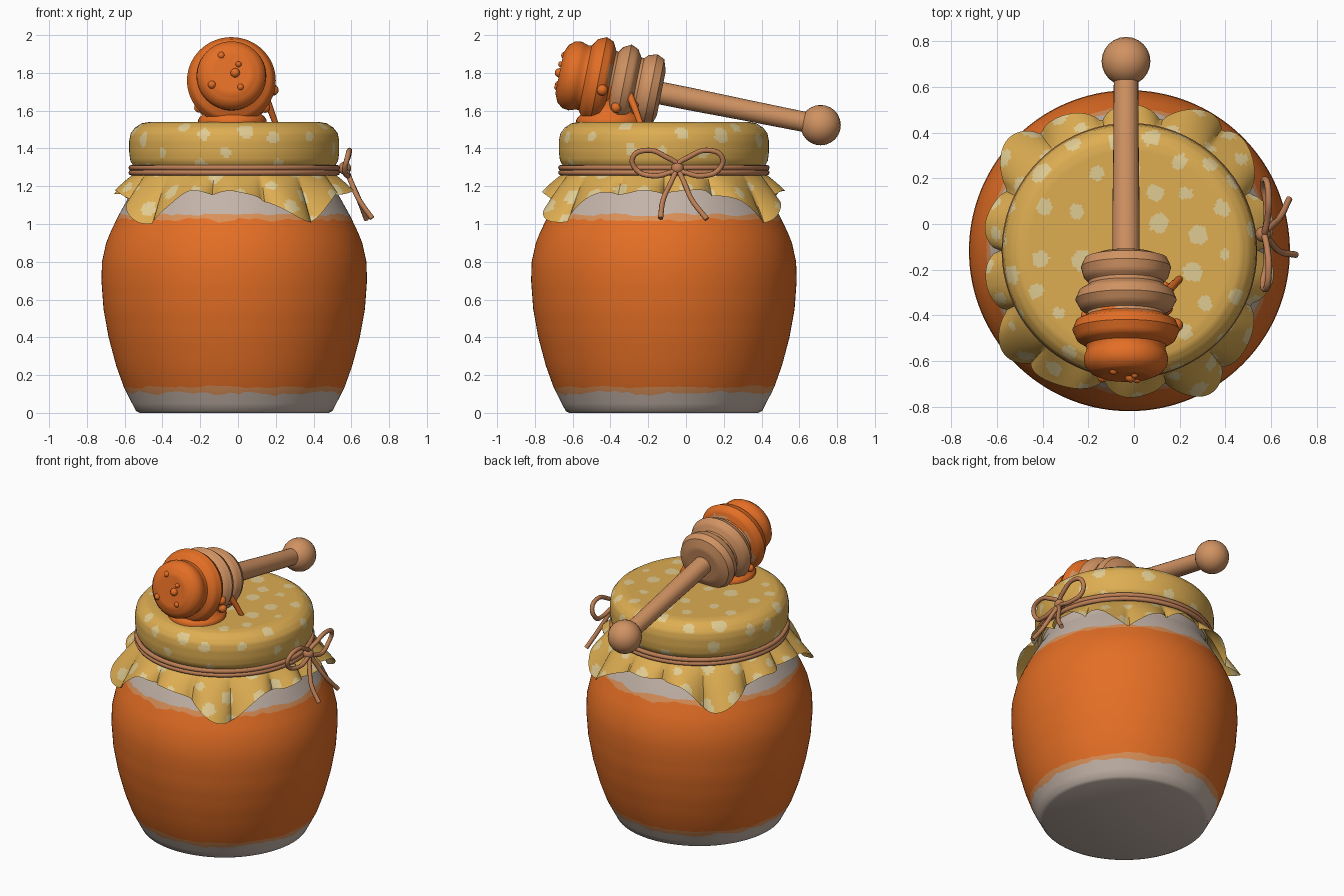
import bpy, math, random
from mathutils import Vector, Matrix, noise, kdtree

random.seed(4)
if "Cube" in bpy.data.objects:
    bpy.data.objects.remove(bpy.data.objects["Cube"])

CX, CY = -0.02, -0.117          # jar axis


def material(name, hexcode):
    srgb = [int(hexcode[i:i + 2], 16) / 255 for i in (0, 2, 4)]
    col = [c / 12.92 if c < 0.04 else ((c + 0.055) / 1.055) ** 2.4 for c in srgb] + [1]
    m = bpy.data.materials.new(name)
    m.use_nodes = True
    m.diffuse_color = col
    m.node_tree.nodes["Principled BSDF"].inputs["Base Color"].default_value = col
    return m


HONEY = material("honey orange", "E36E25")
AMBER = material("thin honey tan", "DA9058")
GLASS = material("warm grey", "C3B3A8")
CLOTH = material("mustard cloth", "DDAD52")
SPOT = material("cream spots", "E0CB92")
WOOD = material("wood", "D09262")
TWINE = material("twine brown", "BE7F56")


def smooth(ob, degrees=40):
    bpy.ops.object.select_all(action="DESELECT")
    ob.select_set(True)
    bpy.context.view_layer.objects.active = ob
    bpy.ops.object.shade_smooth_by_angle(angle=math.radians(degrees))


def skin(name, cols, rows, point, mats, paint=None):
    """Wrap a grid around an axis; point(angle, row) gives each vertex."""
    verts = [point(math.tau * i / cols, j) for j in range(rows) for i in range(cols)]
    faces, index = [], []
    for j in range(rows - 1):
        for i in range(cols):
            k = (i + 1) % cols
            faces.append((j * cols + i, j * cols + k, (j + 1) * cols + k, (j + 1) * cols + i))
            index.append(paint(math.tau * i / cols, j) if paint else 0)
    me = bpy.data.meshes.new(name)
    me.from_pydata(verts, [], faces)
    for m in mats:
        me.materials.append(m)
    me.polygons.foreach_set("material_index", index)
    ob = bpy.data.objects.new(name, me)
    bpy.context.collection.objects.link(ob)
    import bmesh
    bm = bmesh.new()
    bm.from_mesh(me)
    bmesh.ops.remove_doubles(bm, verts=bm.verts, dist=0.00001)
    bm.to_mesh(me)
    bm.free()
    smooth(ob)
    return ob


def lathe(name, profile, mats, cols=48, centre=(0, 0), paint=None):
    def point(a, j):
        r, z = profile[j]
        return (centre[0] + r * math.cos(a), centre[1] + r * math.sin(a), z)
    return skin(name, cols, len(profile), point, mats, paint)


def resample(profile, step):
    out = []
    for p, q in zip(profile, profile[1:]):
        n = max(1, round(math.dist(p, q) / step))
        out += [tuple(Vector(p).lerp(Vector(q), i / n)) for i in range(n)]
    return out + [profile[-1]]


def wobble(a, freq, seed):
    return noise.noise(Vector((math.cos(a) * freq, math.sin(a) * freq, seed)))


def cord(name, points, radius, mat, cyclic=False, taper=None):
    cu = bpy.data.curves.new(name, "CURVE")
    cu.dimensions = "3D"
    cu.bevel_depth, cu.bevel_resolution, cu.use_fill_caps = radius, 3, True
    sp = cu.splines.new("BEZIER")
    sp.bezier_points.add(len(points) - 1)
    for i, (bp, p) in enumerate(zip(sp.bezier_points, points)):
        bp.co = p
        bp.handle_left_type = bp.handle_right_type = "AUTO"
        bp.radius = taper[i] if taper else 1
    sp.use_cyclic_u = cyclic
    cu.materials.append(mat)
    ob = bpy.data.objects.new(name, cu)
    bpy.context.collection.objects.link(ob)


def ball(name, centre, radius, mat, segments=16):
    bpy.ops.mesh.primitive_uv_sphere_add(segments=segments, ring_count=segments // 2,
                                         radius=radius, location=centre)
    ob = bpy.context.object
    ob.name = name
    ob.data.materials.append(mat)
    smooth(ob, 180)


# Jar: rows at the colour borders waver in height
JAR = [(0, 0.5), (0.01, 0.52), (0.13, 0.582), (0.25, 0.625), (0.4, 0.665), (0.55, 0.692),
       (0.7, 0.703), (0.8, 0.7), (0.9, 0.678), (0.97, 0.65), (1.05, 0.61), (1.14, 0.56),
       (1.22, 0.51), (1.4, 0.5)]


def jar_radius(z):
    for (z0, r0), (z1, r1) in zip(JAR, JAR[1:]):
        if z <= z1:
            return r0 + (r1 - r0) * (z - z0) / (z1 - z0)
    return JAR[-1][1]


rows = [(0, 0), (0, 0), (0.01, 0), (0.05, 0), (0.105, 0.02), (0.138, 0.012)]
rows += [(0.2 + 0.05 * i, 0) for i in range(16)] + [(1.02, 0.02), (1.05, 0.015)]
rows += [(z, 0) for z in (1.1, 1.14, 1.18, 1.22, 1.3)]


def jar_point(a, j):
    z, amp = rows[j]
    z += amp * (wobble(a, 4, j) + 0.7 * wobble(a, 12, j))
    r = jar_radius(z) if j else 0
    return (CX + r * math.cos(a), CY + r * math.sin(a), z)


def jar_paint(a, j):
    z = rows[j][0]
    if 0.13 < z < 1.01:
        return 0
    return 1 if 0.1 < z < 1.03 else 2


skin("honey_jar", 144, len(rows), jar_point, [HONEY, AMBER, GLASS], jar_paint)


# Spotted cloth: scatter dots over the faces of a fine grid
def add_spots(ob, spacing):
    polys = ob.data.polygons
    order = list(range(len(polys)))
    random.shuffle(order)
    dots = []
    for i in order[:3000]:
        c = polys[i].center.copy()
        if all((c - d).length > spacing for d, _ in dots):
            dots.append((c, random.uniform(0.025, 0.045)))
    tree = kdtree.KDTree(len(dots))
    for i, (c, _) in enumerate(dots):
        tree.insert(c, i)
    tree.balance()
    for p in polys:
        _, i, dist = tree.find(p.center)
        if dist < dots[i][1] + 0.012 * noise.noise(p.center * 18):
            p.material_index = 1


lid = [(0.51, 1.26), (0.53, 1.3), (0.55, 1.335), (0.556, 1.38), (0.556, 1.44), (0.548, 1.48),
       (0.525, 1.51), (0.49, 1.533), (0.45, 1.54), (0, 1.54)]
add_spots(lathe("cloth_lid", resample(lid, 0.013), [CLOTH, SPOT], 240, (CX, CY)), 0.135)

# Cloth skirt: pleated, with four hanging corners
CORNERS = [math.radians(d) for d in (-57, 52, 135, -135)]
SKIRT_ROWS = 20


def skirt_point(a, j):
    t = 1 - j / (SKIRT_ROWS - 1)
    turn = [math.remainder(a - c, math.tau) for c in CORNERS]
    corner = max(math.exp(-(d / 0.27) ** 2) for d in turn)
    pleat = abs(math.sin(7 * a + 0.8 * wobble(a, 2, 5))) ** 0.6 - 0.5
    hem = 1.165 - 0.16 * corner + 0.025 * wobble(a, 4, 9) + 0.02 * pleat
    r_hem = 0.605 + 0.085 * corner + 0.075 * pleat
    r = 0.515 + (r_hem - 0.515) * t ** 0.8
    return (CX + r * math.cos(a), CY + r * math.sin(a), 1.275 + (hem - 1.275) * t)


add_spots(skin("cloth_skirt", 280, SKIRT_ROWS, skirt_point, [CLOTH, SPOT]), 0.135)

# Twine: two wraps, a knot, two loops and two tails
for i, z in enumerate((1.272, 1.298)):
    bpy.ops.mesh.primitive_torus_add(location=(CX, CY, z), major_radius=0.545, minor_radius=0.015,
                                     major_segments=72, minor_segments=8)
    wrap = bpy.context.object
    wrap.name = f"twine_wrap_{i + 1}"
    wrap.data.materials.append(TWINE)
    smooth(wrap, 180)

KY = -0.045
ball("twine_knot", (0.565, KY, 1.295), 0.034, TWINE)
for side, label in ((1, "back"), (-1, "front")):
    loop = [(0.57, 0, 1.295), (0.585, 0.07, 1.36), (0.59, 0.16, 1.39), (0.58, 0.235, 1.355),
            (0.565, 0.22, 1.29), (0.58, 0.13, 1.255), (0.58, 0.05, 1.27)]
    cord(f"bow_loop_{label}", [(x, KY + side * y, z) for x, y, z in loop], 0.014, TWINE, True)
    out = 0.68 if side > 0 else 0.71
    tail = [(0.57, 0, 1.295), (0.6, 0.035, 1.22), (0.64, 0.075, 1.13), (out, 0.155, 1.025)]
    if side < 0:
        tail[-1] = (out, 0.09, 1.03)
    cord(f"bow_tail_{label}", [(x, KY + side * y, z) for x, y, z in tail], 0.014, TWINE)

# Dipper: turned head, handle and knob along one tilted axis
axis = Vector((0, 1, -0.2)).normalized()
tilt = Matrix.Translation((-0.035, -0.67, 1.8)) @ Vector((0, 0, 1)).rotation_difference(axis).to_matrix().to_4x4()
head = [(0, 0), (0.11, 0), (0.155, 0.02), (0.18, 0.05), (0.185, 0.085), (0.172, 0.125), (0.175, 0.14),
        (0.215, 0.165), (0.235, 0.21), (0.218, 0.25), (0.175, 0.272), (0.17, 0.285), (0.2, 0.305),
        (0.222, 0.345), (0.205, 0.385), (0.165, 0.41), (0.165, 0.425), (0.185, 0.445), (0.198, 0.49),
        (0.18, 0.53), (0.12, 0.55), (0, 0.55)]
head = resample(head, 0.016)


def head_paint(a, j):
    return 0 if head[j][1] < 0.265 + 0.05 * wobble(a, 1.5, 2) else 1


handle = [(0.06, 0.52), (0.06, 0.7), (0.056, 1.0), (0.053, 1.4)]
for ob in (lathe("dipper_head", head, [HONEY, WOOD], 64, paint=head_paint),
           lathe("dipper_handle", handle, [WOOD], 24)):
    ob.matrix_world = tilt
ball("dipper_knob", tilt @ Vector((0, 0, 1.41)), 0.107, WOOD, 24)

# Honey beads on the head, given as radius from axis, angle, distance along axis, size
beads = [(0.02, 0, 0, 0.025), (0.09, 1, 0.005, 0.018), (0.12, 2.6, 0.01, 0.022), (0.11, 4.2, 0.01, 0.02),
         (0.06, 5.4, 0, 0.016), (0.185, 1.6, 0.49, 0.03), (0.19, 0.5, 0.42, 0.025), (0.215, 0.6, 0.33, 0.028),
         (0.225, 0.2, 0.24, 0.03), (0.215, 2.5, 0.3, 0.025)]
for i, (r, a, s, size) in enumerate(beads):
    ball(f"honey_bead_{i + 1}", tilt @ Vector((r * math.cos(a), r * math.sin(a), s)), size, HONEY, 12)

# Honey running down onto the lid
pool = [(0, 1.53), (0.18, 1.53), (0.182, 1.55), (0.172, 1.566), (0.15, 1.585), (0.138, 1.62),
        (0.142, 1.66), (0.155, 1.71), (0, 1.71)]
lathe("honey_pool", pool, [HONEY], 40, (-0.03, -0.4))
cord("honey_strand", [(0.11, -0.33, 1.74), (0.15, -0.29, 1.66), (0.2, -0.24, 1.53)], 0.022, HONEY,
     taper=(1.3, 0.9, 0.7))
